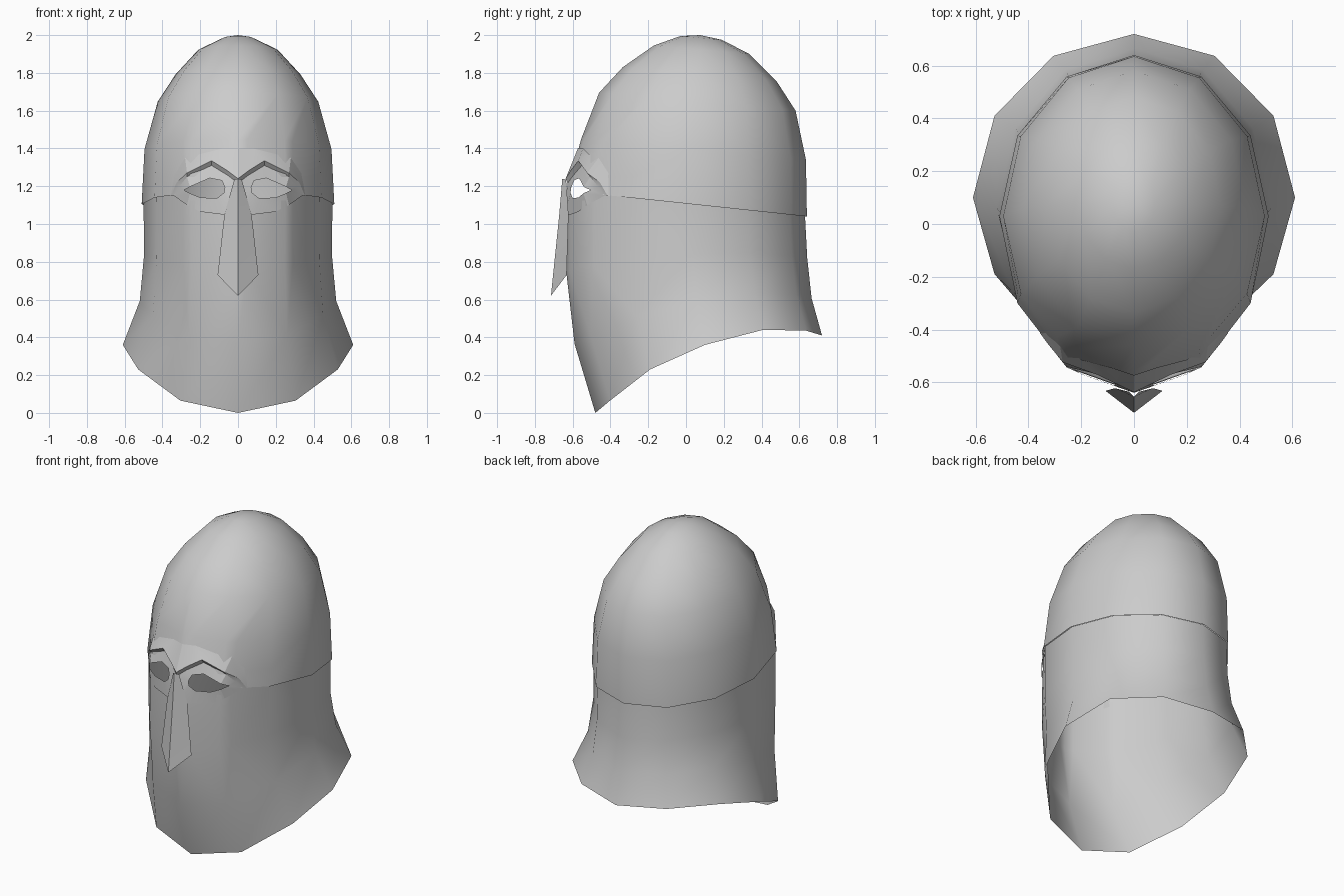
import bpy, bmesh, math
from mathutils import Vector
from mathutils.bvhtree import BVHTree

if "Cube" in bpy.data.objects:
    bpy.data.objects.remove(bpy.data.objects["Cube"])

SIDES = 12
steel = bpy.data.materials.new("steel_grey")
steel.diffuse_color = (0.6, 0.6, 0.6, 1)
steel.use_nodes = True
steel.node_tree.nodes["Principled BSDF"].inputs["Base Color"].default_value = steel.diffuse_color


def finish(bm, name, angle):
    bmesh.ops.recalc_face_normals(bm, faces=bm.faces)
    me = bpy.data.meshes.new(name)
    bm.to_mesh(me)
    ob = bpy.data.objects.new(name, me)
    bpy.context.collection.objects.link(ob)
    me.materials.append(steel)
    bpy.ops.object.select_all(action='DESELECT')
    ob.select_set(True)
    bpy.context.view_layer.objects.active = ob
    bpy.ops.object.shade_smooth_by_angle(angle=math.radians(angle))
    return ob


def oval(half_width, back, mid, front):
    """Twelve-sided oval; back and front are y values, mid is the widest y."""
    pts = []
    for i in range(SIDES):
        a = 2 * math.pi * i / SIDES
        c = math.cos(a)
        y = mid + c * ((back - mid) if c > 0 else (mid - front))
        pts.append(Vector((half_width * math.sin(a), y, 0)))
    return pts


def tilted(half_width, back, mid, front, z_back, z_front):
    pts = oval(half_width, back, mid, front)
    for p in pts:
        p.z = z_front + (z_back - z_front) * (p.y - front) / (back - front)
    return pts


def loft(bm, rings, apex=None):
    vs = [[bm.verts.new(p) for p in r] for r in rings]
    for a, b in zip(vs, vs[1:]):
        for i in range(SIDES):
            j = (i + 1) % SIDES
            bm.faces.new((a[i], a[j], b[j], b[i]))
    if apex:
        t = bm.verts.new(apex)
        for i in range(SIDES):
            bm.faces.new((vs[-1][i], vs[-1][(i + 1) % SIDES], t))


def cut_eyes(bm):
    """Open the shell behind the eye slots of the visor."""
    cuts = [((s * x, 0, 0), (1, 0, 0)) for s in (-1, 1) for x in (0.05, 0.29)]
    cuts += [((0, 0, z), (0, 0, 1)) for z in (1.125, 1.25)]
    for co, no in cuts:
        fs = [f for f in bm.faces if f.calc_center_median().y < -0.25
              and min(v.co.z for v in f.verts) < 1.3 and max(v.co.z for v in f.verts) > 1.1]
        geom = set(fs) | {e for f in fs for e in f.edges} | {v for f in fs for v in f.verts}
        bmesh.ops.bisect_plane(bm, geom=list(geom), plane_co=co, plane_no=no, dist=1e-5)
    gone = []
    for f in bm.faces:
        c = f.calc_center_median()
        if c.y < -0.25 and 0.05 < abs(c.x) < 0.29 and 1.125 < c.z < 1.25:
            gone.append(f)
    bmesh.ops.delete(bm, geom=gone, context='FACES')


# Dome: tilted ovals shrinking to the crown
dome = bmesh.new()
loft(dome, [
    tilted(0.51, 0.64, 0.03, -0.63, 1.04, 1.175),
    tilted(0.495, 0.635, 0.03, -0.555, 1.34, 1.45),
    tilted(0.425, 0.58, 0.06, -0.46, 1.60, 1.695),
    tilted(0.33, 0.48, 0.07, -0.335, 1.755, 1.83),
    tilted(0.21, 0.335, 0.08, -0.17, 1.90, 1.945),
    tilted(0.08, 0.19, 0.08, -0.03, 1.975, 1.995),
], (0, 0.075, 2.0))

# Neck guard: flares to a wavy hem
skirt = bmesh.new()
top = tilted(0.50, 0.63, 0.03, -0.63, 1.045, 1.18)
hem_z = [0.41, 0.435, 0.44, 0.36, 0.23, 0.065, 0.0]
rings = [top]
for t, dims in ((0.36, (0.497, 0.642, 0.03, -0.635)),
                (0.69, (0.52, 0.665, 0.06, -0.59)),
                (1.0, (0.61, 0.72, 0.10, -0.48))):
    ring = oval(*dims)
    for i, p in enumerate(ring):
        p.z = top[i].z + (hem_z[min(i, SIDES - i)] - top[i].z) * t
    rings.append(ring)
loft(skirt, rings)

trees = [BVHTree.FromBMesh(b) for b in (dome, skirt)]


def on_shell(x, z, off):
    """Point on the front of the shell, pushed forward by off."""
    hits = [t.ray_cast(Vector((x, -2, z)), Vector((0, 1, 0)))[0] for t in trees]
    return Vector((x, min(h.y for h in hits if h) - off, z))


# Visor: brow loops, eye loop and nose bar, one half mirrored
brow_top = [(0, 1.40), (0.08, 1.40), (0.20, 1.37), (0.28, 1.35), (0.335, 1.27), (0.36, 1.15)]
ridge = [(0, 1.24, 0.025), (0.06, 1.285, 0.03), (0.14, 1.335, 0.033),
         (0.27, 1.27, 0.03), (0.325, 1.22, 0.022), (0.355, 1.148, 0.012)]
plate = [(0, 1.215), (0.05, 1.255), (0.14, 1.31), (0.27, 1.25), (0.31, 1.20), (0.34, 1.15),
         (0.27, 1.10), (0.20, 1.065), (0.08, 1.05), (0, 1.05)]
eye = [(0.07, 1.195), (0.085, 1.23), (0.15, 1.243), (0.255, 1.197), (0.272, 1.187),
       (0.287, 1.18), (0.255, 1.163), (0.20, 1.14), (0.11, 1.137), (0.075, 1.165)]
visor = bmesh.new()


def add(points):
    return [visor.verts.new(p) for p in points]


def strip(a, b, closed=False):
    n = len(a)
    for i in range(n if closed else n - 1):
        j = (i + 1) % n
        visor.faces.new((a[i], a[j], b[j], b[i]))


for s in (1, -1):
    def side(p):
        return Vector((s * p.x, p.y, p.z))
    A = add(side(on_shell(x, z, 0.004)) for x, z in brow_top)
    R = add(side(on_shell(*p)) for p in ridge)
    P = add(side(on_shell(x, z, 0.008)) for x, z in plate)
    E = add(side(on_shell(x, z, 0.008)) for x, z in eye)
    strip(A, R)
    strip(R, P[:6])
    for i in range(9):
        visor.faces.new((P[i], P[i + 1], E[i + 1], E[i]))
    visor.faces.new((P[9], P[0], E[0], E[9]))
    # Nose bar: ridge line with two sloping sides
    N = add(side(Vector(p)) for p in ((0, -0.655, 1.24), (0.02, -0.635, 1.235), (0.072, -0.622, 1.05),
                                      (0.108, -0.632, 0.73), (0, -0.715, 0.62), (0, -0.671, 1.05)))
    visor.faces.new((N[0], N[1], N[2], N[5]))
    visor.faces.new((N[5], N[2], N[3], N[4]))
bmesh.ops.remove_doubles(visor, verts=visor.verts, dist=0.0005)

cut_eyes(dome)
cut_eyes(skirt)
finish(dome, "dome", 50)
finish(skirt, "neck_guard", 50)
finish(visor, "visor", 20)
